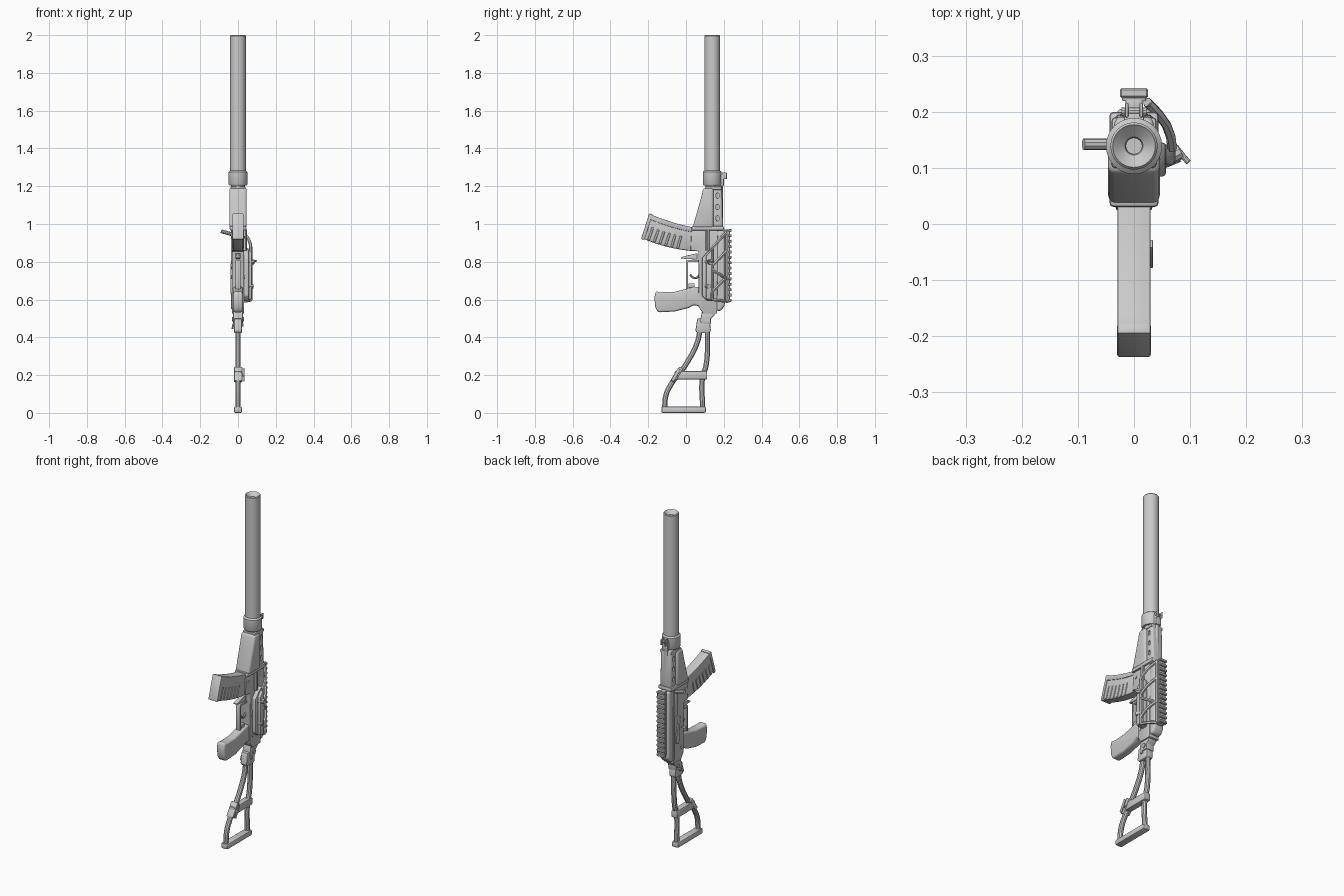
import bpy, bmesh, math
from mathutils import Vector

cutters = []


def add(name, bm, bevel=0.0, seg=2):
    bmesh.ops.recalc_face_normals(bm, faces=bm.faces[:])
    me = bpy.data.meshes.new(name)
    bm.to_mesh(me)
    bm.free()
    ob = bpy.data.objects.new(name, me)
    bpy.context.collection.objects.link(ob)
    if bevel:
        m = ob.modifiers.new("bevel", 'BEVEL')
        m.width, m.segments, m.limit_method = bevel, seg, 'ANGLE'
    return ob


def prism(name, pts, x0, x1, bevel=0.004, seg=2):
    """Side profile of (y, z) points extruded from x0 to x1."""
    bm = bmesh.new()
    f = bm.faces.new([bm.verts.new((x0, y, z)) for y, z in pts])
    r = bmesh.ops.extrude_face_region(bm, geom=[f])
    bmesh.ops.translate(bm, vec=(x1 - x0, 0, 0),
                        verts=[v for v in r['geom'] if isinstance(v, bmesh.types.BMVert)])
    return add(name, bm, bevel, seg)


def box(name, x, y, z, bevel=0.003):
    return prism(name, [(y[0], z[0]), (y[1], z[0]), (y[1], z[1]), (y[0], z[1])], x[0], x[1], bevel)


def lathe(name, prof, x=0.0, y=0.139, n=32):
    """Profile of (radius, z) turned about an upright axis."""
    bm = bmesh.new()
    rings = [[bm.verts.new((x + r * math.cos(2 * math.pi * i / n), y + r * math.sin(2 * math.pi * i / n), z))
              for i in range(n)] for r, z in prof]
    for a, b in zip(rings, rings[1:]):
        for i in range(n):
            bm.faces.new((a[i], a[(i + 1) % n], b[(i + 1) % n], b[i]))
    bm.faces.new(rings[0])
    bm.faces.new(rings[-1])
    return add(name, bm)


def tube(name, pts, r, smooth=False, res=3):
    """Round bar along a path of (x, y, z) points."""
    cu = bpy.data.curves.new(name, 'CURVE')
    cu.dimensions, cu.bevel_depth, cu.bevel_resolution, cu.use_fill_caps = '3D', r, res, True
    if smooth:
        s = cu.splines.new('BEZIER')
        s.bezier_points.add(len(pts) - 1)
        for b, p in zip(s.bezier_points, pts):
            b.co = p
            b.handle_left_type = b.handle_right_type = 'AUTO'
        s.resolution_u = 8
    else:
        s = cu.splines.new('POLY')
        s.points.add(len(pts) - 1)
        for b, p in zip(s.points, pts):
            b.co = (*p, 1)
    ob = bpy.data.objects.new(name, cu)
    bpy.context.collection.objects.link(ob)
    return ob


def cut(ob, cutter):
    m = ob.modifiers.new("cut", 'BOOLEAN')
    m.object, m.operation, m.solver = cutter, 'DIFFERENCE', 'EXACT'
    cutter.hide_render = True
    cutters.append(cutter)


# long muzzle tube with collar and dished tip
lathe("muzzle_tube", [(0.03, 1.205), (0.046, 1.205), (0.05, 1.212), (0.05, 1.275), (0.042, 1.282),
                      (0.042, 1.995), (0.038, 2.0), (0.034, 1.996), (0.016, 1.98), (0.014, 1.97), (0.014, 1.8)])
lathe("barrel", [(0.02, 0.95), (0.02, 1.21)], n=20)
lathe("barrel_ring", [(0.034, 1.188), (0.036, 1.192), (0.036, 1.205), (0.03, 1.21)], n=24)
lathe("gas_tube", [(0.017, 0.97), (0.017, 1.225)], y=0.178, n=20)

# front sight
box("front_sight_base", (-0.018, 0.018), (0.165, 0.2), (1.2, 1.262))
for s in (-1, 1):
    box("front_sight_ear", (s * 0.013 - 0.003, s * 0.013 + 0.003), (0.19, 0.216), (1.238, 1.272), 0.002)
tube("front_sight_pin", [(-0.022, 0.2, 1.255), (0.022, 0.2, 1.255)], 0.008)

# handguard: tapered lower half, narrower upper half, vent slots
hg = prism("handguard_lower", [(0.035, 0.98), (0.145, 0.98), (0.145, 1.19), (0.092, 1.19), (0.08, 1.14)],
           -0.046, 0.046, 0.012, 3)
hu = prism("handguard_upper", [(0.14, 0.98), (0.196, 0.98), (0.19, 1.205), (0.14, 1.205)], -0.036, 0.036, 0.012, 3)
for z in (1.03, 1.09, 1.15):
    c = box("slot_cutter", (-0.1, 0.1), (0.16, 0.174), (z - 0.014, z + 0.014), 0.005)
    cut(hu, c)
prism("handguard_collar", [(0.03, 0.965), (0.2, 0.965), (0.2, 0.99), (0.03, 0.99)], -0.044, 0.044, 0.008)
box("handguard_cap", (-0.04, 0.04), (0.1, 0.19), (1.18, 1.198), 0.006)

# receiver and rounded top cover
prism("receiver", [(0.068, 0.56), (0.09, 0.525), (0.165, 0.525), (0.17, 0.98), (0.03, 0.98), (0.024, 0.86),
                   (0.066, 0.855)], -0.033, 0.033, 0.005)
prism("top_cover", [(0.16, 0.54), (0.185, 0.54), (0.206, 0.57), (0.206, 0.965), (0.16, 0.965)],
      -0.032, 0.032, 0.02, 4)
tube("receiver_edge_rib", [(-0.033, 0.158, 0.55), (-0.033, 0.158, 0.97)], 0.004)
box("ejection_port_plate", (-0.038, -0.03), (0.125, 0.155), (0.8, 0.94))
tube("charging_handle", [(-0.03, 0.142, 0.945), (-0.065, 0.142, 0.955), (-0.09, 0.142, 0.962)], 0.0105, True)
prism("selector_lever", [(0.12, 0.63), (0.145, 0.64), (0.145, 0.68), (0.118, 0.79), (0.106, 0.79), (0.115, 0.68)],
      -0.04, -0.032, 0.002)
for s in (-1, 1):
    for y, z in ((0.09, 0.6), (0.085, 0.72), (0.1, 0.77), (0.055, 0.93)):
        tube("rivet", [(s * 0.03, y, z), (s * 0.037, y, z)], 0.008)

# top rail with teeth
box("rail_base", (-0.015, 0.015), (0.195, 0.225), (0.585, 0.97))
box("rail_web", (-0.021, 0.021), (0.219, 0.232), (0.585, 0.97), 0.002)
for i in range(14):
    z = 0.588 + i * 0.0285
    prism("rail_tooth", [(0.225, z), (0.242, z), (0.242, z + 0.015), (0.225, z + 0.015)], -0.025, 0.025, 0.003, 1)

# left side mount: slanted lattice frame and clamp block
def wall(s, z):
    p = Vector((0.068, 0.135)).lerp(Vector((0.024, 0.217)), s)
    return (p.x + 0.012 * math.sin(math.pi * s), p.y, z)


def bar(*sz):
    pts = []
    for (a, za), (b, zb) in zip(sz, sz[1:]):
        pts += [wall(a + (b - a) * k / 4, za + (zb - za) * k / 4) for k in range(4)]
    tube("mount_bar", pts + [wall(*sz[-1])], 0.0085, False, 1)


bar((0, 0.6), (0, 0.87), (1, 0.96))
bar((1, 0.585), (1, 0.965))
for a, b in ((0.6, 0.59), (0.64, 0.72), (0.76, 0.71), (0.775, 0.86)):
    bar((0, a), (1, b))
prism("mount_block", [(0.085, 0.62), (0.11, 0.595), (0.145, 0.595), (0.145, 0.875), (0.11, 0.85), (0.085, 0.82)],
      0.03, 0.057, 0.006)
prism("mount_shoulder", [(0.105, 0.6), (0.142, 0.6), (0.142, 0.87), (0.105, 0.83)], 0.05, 0.074, 0.008)
tube("mount_pivot", [(0.05, 0.112, 0.8), (0.083, 0.13, 0.8)], 0.014)
tube("mount_lever", [(0.074, 0.138, 0.8), (0.085, 0.124, 0.803), (0.097, 0.11, 0.806)], 0.005)
tube("mount_screw", [(0.05, 0.11, 0.67), (0.079, 0.122, 0.67)], 0.012)
tube("side_rod", [(0.036, 0.115, 0.86), (0.036, 0.115, 0.97)], 0.011)

# curved magazine with ribs
def bez(a, b, c, t):
    a, b, c = Vector(a), Vector(b), Vector(c)
    return a * (1 - t) ** 2 + b * 2 * t * (1 - t) + c * t * t


def front(t):
    return bez((0.06, 0.978), (-0.06, 0.998), (-0.19, 1.052), t)


def rear(t):
    return bez((0.04, 0.856), (-0.11, 0.87), (-0.233, 0.925), t)


ts = [i / 8 for i in range(9)]
prism("magazine", [front(t) for t in ts] + [rear(t) for t in reversed(ts)], -0.026, 0.026, 0.006)
for i in range(6):
    q = []
    t = 0.27 + i * 0.115
    for u, k in ((t, 0.03), (t, 0.55), (t + 0.045, 0.55), (t + 0.045, 0.03)):
        q.append(rear(u).lerp(front(u), k))
    prism("magazine_rib", q, -0.029, 0.029, 0.002, 1)
prism("magazine_spine", [front(t) for t in ts] + [front(t).lerp(rear(t), 0.2) for t in reversed(ts)],
      -0.029, 0.029, 0.003)
prism("magazine_floor", [front(0.95) + Vector((0, 0.004)), front(1) + Vector((-0.005, 0.004)),
                         rear(1) + Vector((-0.005, -0.004)), rear(0.95) + Vector((0, -0.004))], -0.03, 0.03, 0.004)

# trigger group
prism("trigger_guard", [(0.07, 0.81), (0.004, 0.81), (0.0, 0.8), (0.0, 0.655), (0.01, 0.655), (0.01, 0.798),
                        (0.07, 0.798)], -0.014, 0.014, 0.002)
tube("trigger", [(0, 0.075, 0.735), (0, 0.055, 0.715), (0, 0.035, 0.718), (0, 0.022, 0.732)], 0.006, True)
prism("magazine_catch", [(0.06, 0.845), (0.0, 0.832), (-0.026, 0.824), (-0.026, 0.818), (0.0, 0.815), (0.06, 0.812)],
      -0.012, 0.012, 0.002)

# pistol grip
prism("grip", [(0.08, 0.665), (0.045, 0.668), (0.01, 0.658), (-0.06, 0.641), (-0.14, 0.638), (-0.16, 0.645),
               (-0.167, 0.61), (-0.163, 0.56), (-0.148, 0.532), (-0.06, 0.537), (0.015, 0.556), (0.045, 0.572),
               (0.08, 0.558)], -0.026, 0.026, 0.011, 3)
box("grip_nut", (-0.014, 0.014), (0.012, 0.045), (0.662, 0.685))

# stock hinge
prism("stock_hinge", [(0.075, 0.49), (0.085, 0.54), (0.155, 0.54), (0.15, 0.515), (0.132, 0.5), (0.132, 0.47),
                      (0.08, 0.47)], -0.026, 0.026, 0.005)
prism("stock_socket", [(0.05, 0.435), (0.06, 0.5), (0.125, 0.5), (0.132, 0.435), (0.12, 0.422), (0.06, 0.422)],
      -0.021, 0.021, 0.006)
tube("hinge_pin", [(-0.031, 0.112, 0.495), (0.031, 0.112, 0.495)], 0.013)
tube("hinge_button", [(-0.028, 0.09, 0.465), (0.028, 0.09, 0.465)], 0.009)
tube("stock_latch", [(-0.015, 0.075, 0.49), (-0.026, 0.07, 0.465), (-0.029, 0.068, 0.445)], 0.005)

# skeleton stock
tube("stock_upper_tube", [(0, 0.114, 0.45), (0, 0.106, 0.25), (0, 0.088, 0.19), (0, 0.088, 0.02)], 0.0145, True)
tube("stock_lower_tube", [(0, 0.075, 0.45), (0, 0.062, 0.38), (0, -0.005, 0.25), (0, -0.08, 0.15), (0, -0.107, 0.09),
                          (0, -0.113, 0.02)], 0.0145, True)
box("butt_plate", (-0.022, 0.022), (-0.131, 0.106), (0.0, 0.033), 0.009)
box("stock_crossbar", (-0.019, 0.019), (-0.06, 0.112), (0.177, 0.222), 0.007)
prism("crossbar_clamp", [(-0.083, 0.172), (-0.06, 0.16), (-0.015, 0.232), (-0.035, 0.246)], -0.021, 0.023, 0.005)
tube("clamp_stud", [(0.02, -0.05, 0.2), (0.032, -0.05, 0.2)], 0.008)
prism("clamp_plate", [(-0.079, 0.174), (-0.064, 0.165), (-0.028, 0.228), (-0.042, 0.238)], 0.029, 0.034, 0.002)

# bake modifiers and curves, then shade
bpy.ops.object.select_all(action='SELECT')
bpy.context.view_layer.objects.active = hg
bpy.ops.object.convert(target='MESH')
for c in cutters:
    bpy.data.objects.remove(c)
bpy.ops.object.shade_smooth_by_angle(angle=math.radians(35))
